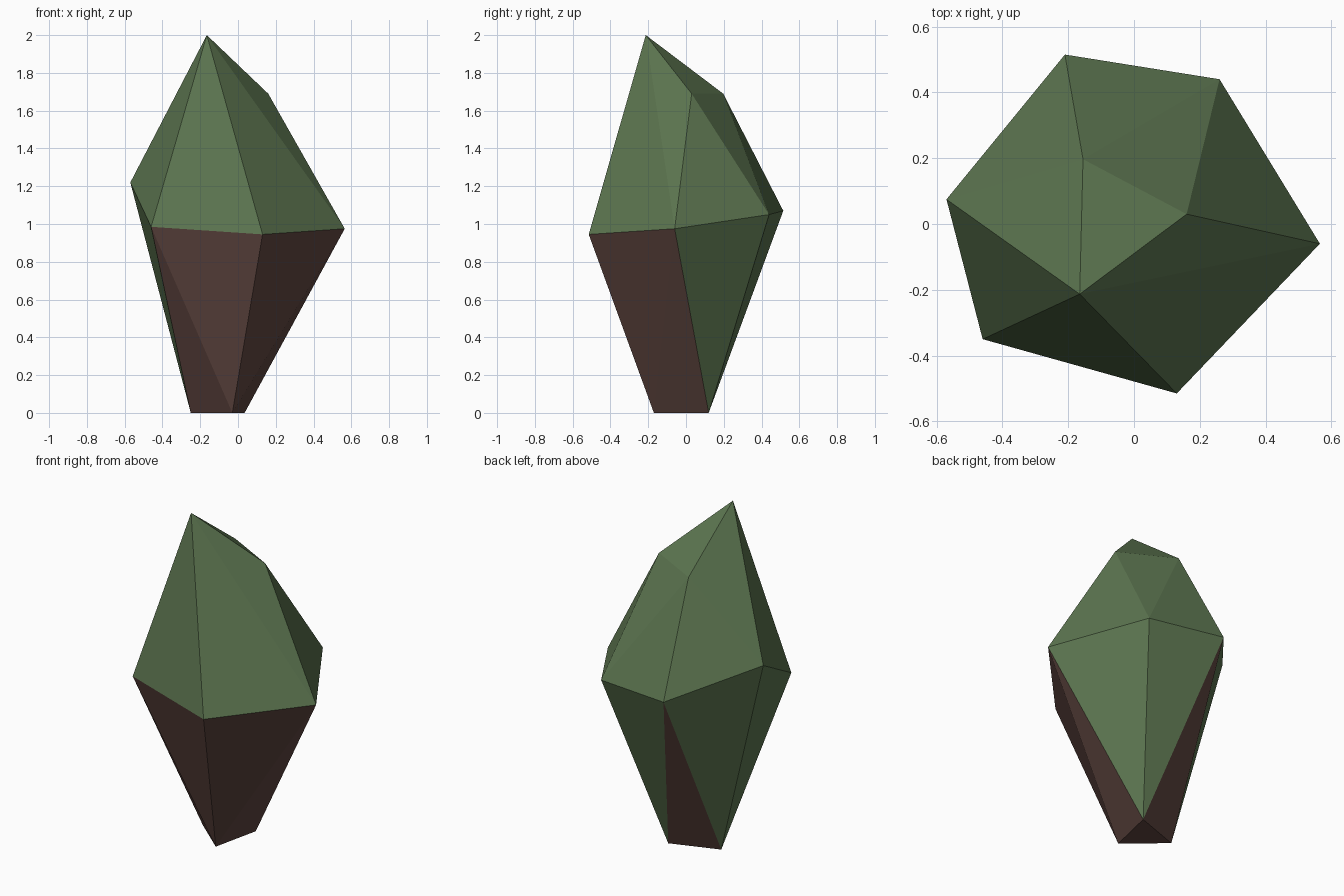
import bpy
import bmesh

if "Cube" in bpy.data.objects:
    bpy.data.objects.remove(bpy.data.objects["Cube"])


def material(name, rgb):
    m = bpy.data.materials.new(name)
    m.diffuse_color = (*rgb, 1.0)
    m.use_nodes = True
    m.node_tree.nodes["Principled BSDF"].inputs["Base Color"].default_value = m.diffuse_color
    return m


leaf = material("leaf green", (0.107, 0.178, 0.080))
bark = material("bark brown", (0.114, 0.060, 0.050))

# Corner points of the faceted bush: wide ring, crown and small foot
points = {
    "A": (-0.57, 0.075, 1.22), "B": (-0.46, -0.35, 0.985),
    "C": (0.13, -0.515, 0.945), "D": (0.565, -0.06, 0.975),
    "E": (0.26, 0.44, 1.05), "F": (-0.21, 0.515, 1.07),
    "T": (-0.165, -0.213, 2.0), "P": (0.16, 0.03, 1.69), "Q": (-0.155, 0.197, 1.69),
    "K": (-0.03, -0.17, 0.0), "L": (-0.25, 0.02, 0.0), "M": (0.035, 0.12, 0.0),
}

# Crown facets and the leafy facets that reach down to the foot
leaf_faces = "ABT BCT CDT DPT DEP EQP EFQ FAQ ATQ TPQ BAL AFL FEM EDM"
# Bare facets around and under the foot
bark_faces = "FML BLK BKC CKD KMD KLM"

bm = bmesh.new()
verts = {k: bm.verts.new(co) for k, co in points.items()}
for slot, faces in enumerate((leaf_faces, bark_faces)):
    for names in faces.split():
        face = bm.faces.new([verts[n] for n in names])
        face.material_index = slot
        face.smooth = False
bmesh.ops.recalc_face_normals(bm, faces=bm.faces)

mesh = bpy.data.meshes.new("faceted_bush")
bm.to_mesh(mesh)
bm.free()
mesh.materials.append(leaf)
mesh.materials.append(bark)
bush = bpy.data.objects.new("faceted_bush", mesh)
bpy.context.collection.objects.link(bush)
